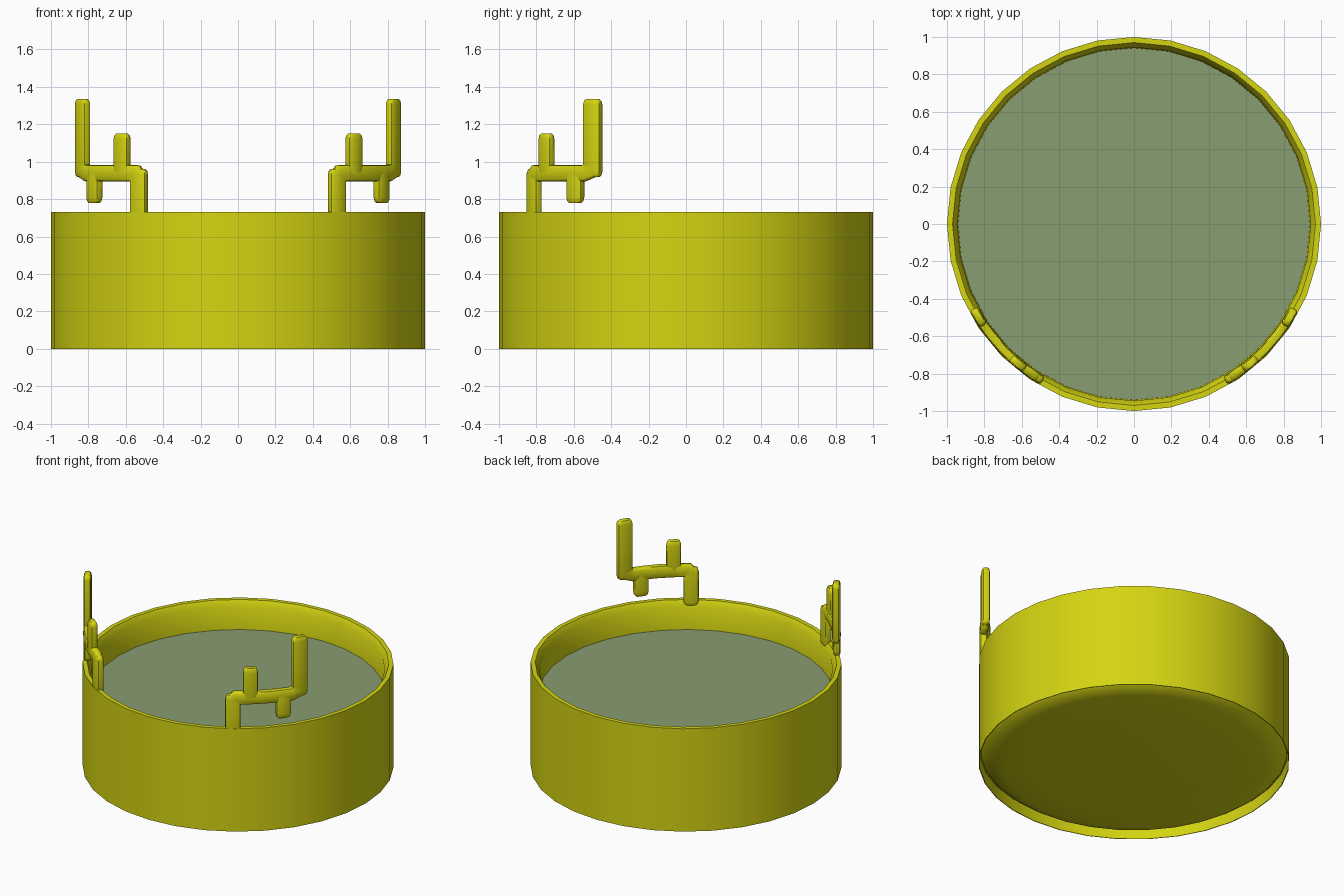
import bpy, bmesh
from math import sin, cos, pi, radians, copysign
from mathutils import Vector

cube = bpy.data.objects.get("Cube")
if cube:
    bpy.data.objects.remove(cube)

SIDES = 32
RIM_RADIUS = 0.97


def material(name, rgb):
    mat = bpy.data.materials.new(name)
    mat.use_nodes = True
    mat.diffuse_color = (*rgb, 1)
    mat.node_tree.nodes["Principled BSDF"].inputs["Base Color"].default_value = (*rgb, 1)
    return mat


def finish(name, bm, mat, angle=40):
    bmesh.ops.recalc_face_normals(bm, faces=bm.faces)
    mesh = bpy.data.meshes.new(name)
    bm.to_mesh(mesh)
    bm.free()
    mesh.materials.append(mat)
    obj = bpy.data.objects.new(name, mesh)
    bpy.context.collection.objects.link(obj)
    bpy.ops.object.select_all(action="DESELECT")
    obj.select_set(True)
    bpy.context.view_layer.objects.active = obj
    bpy.ops.object.shade_smooth_by_angle(angle=radians(angle))
    return obj


def bridge(bm, rings):
    for a, b in zip(rings, rings[1:]):
        n = len(a)
        for i in range(n):
            bm.faces.new((a[i], a[(i + 1) % n], b[(i + 1) % n], b[i]))


def lathe(name, profile, mat):
    """Revolve (radius, height) points and close both ends."""
    bm = bmesh.new()
    rings = [[bm.verts.new((r * cos(2 * pi * i / SIDES), r * sin(2 * pi * i / SIDES), z))
              for i in range(SIDES)] for r, z in profile]
    bridge(bm, rings)
    bm.faces.new(rings[0])
    bm.faces.new(rings[-1])
    return finish(name, bm, mat)


def add_tube(bm, path, half_width, half_depth, side):
    """Sweep a rounded flat section along (arc, height) points wrapped on the rim."""
    pts = [Vector(p) for p in path]
    start, end = (pts[1] - pts[0]).normalized(), (pts[-1] - pts[-2]).normalized()
    # Extra rings shrink towards the ends to round them off
    steps = [(pts[0], 0.7), (pts[0] + start * 0.01, 0.9), (pts[0] + start * 0.03, 1)]
    steps += [(p, 1) for p in pts[1:-1]]
    steps += [(pts[-1] - end * 0.03, 1), (pts[-1] - end * 0.01, 0.9), (pts[-1], 0.7)]
    rings = []
    for k, (p, scale) in enumerate(steps):
        before = (p - steps[k - 1][0]).normalized() if k else start
        after = (steps[k + 1][0] - p).normalized() if k + 1 < len(steps) else end
        along = (before + after).normalized()
        normal = Vector((-along.y, along.x))
        mitre = scale / max(0.6, along.dot(after))
        ring = []
        for i in range(12):
            c, s = cos(2 * pi * i / 12), sin(2 * pi * i / 12)
            across = copysign(abs(c) ** 0.5, c) * half_width * mitre
            out = RIM_RADIUS + copysign(abs(s) ** 0.5, s) * half_depth * scale
            q = p + normal * across
            turn = q.x / RIM_RADIUS
            ring.append(bm.verts.new((side * out * sin(turn), -out * cos(turn), q.y)))
        rings.append(ring)
    bridge(bm, rings)
    bm.faces.new(rings[0])
    bm.faces.new(rings[-1])


yellow = material("yellow", (0.66, 0.66, 0.006))
green = material("grey_green", (0.25, 0.34, 0.17))

# Tub: rounded base inside a thin skirt, straight wall, rim tapered inside
lathe("tub", [(0.6, 0), (0.85, 0.003), (0.92, 0.022), (0.965, 0.055), (0.985, 0.08),
              (0.993, 0.08), (0.995, 0), (1, 0), (1, 0.73),
              (0.97, 0.73), (0.945, 0.69), (0.94, 0.5)], yellow)

# Water surface
lathe("water", [(0.945, 0.51), (0.945, 0.53)], green)

# Branched handles standing on the rim, one on each side
STEM, KNOB, DROP, POLE, BAR = 0.56, 0.672, 0.887, 1.0, 0.938
for name, side in (("left_branch", 1), ("right_branch", -1)):
    bm = bmesh.new()
    # Stem, crossbar and tall pole
    add_tube(bm, [(STEM, 0.69), (STEM, BAR - 0.02), (STEM + 0.02, BAR),
                  (KNOB, BAR), ((KNOB + DROP) / 2, BAR), (DROP, BAR),
                  (POLE - 0.055, BAR), (POLE - 0.015, BAR + 0.015), (POLE, BAR + 0.055)],
             0.044, 0.026, side)
    add_tube(bm, [(STEM, 0.69), (STEM, 0.8), (STEM, 0.96)], 0.05, 0.026, side)
    add_tube(bm, [(POLE, BAR - 0.02), (POLE, 1.1), (POLE, 1.335)], 0.053, 0.026, side)
    # Short knob above the bar and drop below it
    add_tube(bm, [(KNOB, BAR - 0.03), (KNOB, 1.05), (KNOB, 1.15)], 0.048, 0.026, side)
    add_tube(bm, [(DROP, BAR + 0.03), (DROP, 0.87), (DROP, 0.78)], 0.05, 0.026, side)
    finish(name, bm, yellow, 50)
